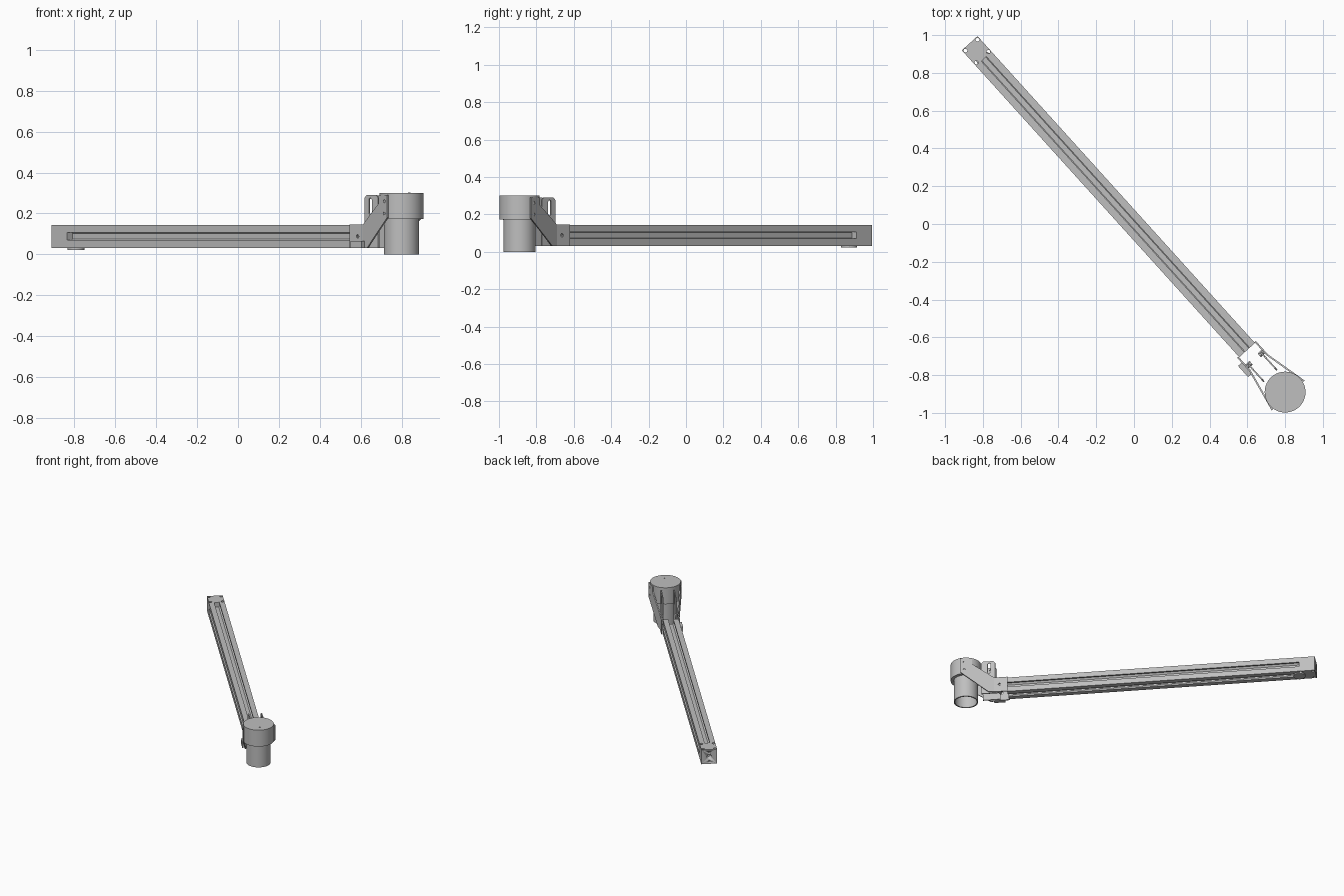
import bpy, bmesh
from math import sin, cos, pi, radians
from mathutils import Matrix, Vector

if "Cube" in bpy.data.objects:
    bpy.data.objects.remove(bpy.data.objects["Cube"])

# Working frame: x runs along the arm, y across it, z up
FRAME = Matrix.Translation((-0.87, 0.957, 0)) @ Matrix.Rotation(radians(-47.88), 4, "Z")
MID = 0.088      # height of the beam axis
HALF = 0.056     # half width of the beam
BEAM_END = 2.19
HUB = 2.49       # distance to the housing axis

grey = bpy.data.materials.new("light_grey")
grey.use_nodes = True
grey.diffuse_color = (0.52, 0.52, 0.52, 1)
shader = next(n for n in grey.node_tree.nodes if n.type == "BSDF_PRINCIPLED")
shader.inputs["Base Color"].default_value = grey.diffuse_color


def finish(name, bm):
    """Turn a bmesh in the working frame into a shaded object."""
    bmesh.ops.remove_doubles(bm, verts=bm.verts, dist=1e-5)
    bmesh.ops.recalc_face_normals(bm, faces=bm.faces)
    mesh = bpy.data.meshes.new(name)
    bm.to_mesh(mesh)
    bm.free()
    mesh.materials.append(grey)
    for p in mesh.polygons:
        p.use_smooth = True
    mesh.set_sharp_from_angle(angle=radians(30))
    obj = bpy.data.objects.new(name, mesh)
    obj.matrix_world = FRAME
    bpy.context.collection.objects.link(obj)
    return obj


def slot(x, y0, y1, r, n=16):
    """Rounded slot outline; a circle when y0 equals y1."""
    pts = []
    for cy, start in ((y1, 0), (y0, pi)):
        pts += [(x + r * cos(start + pi * i / n), cy + r * sin(start + pi * i / n))
                for i in range(n if y0 == y1 else n + 1)]
    return pts


def rect(x0, x1, y0, y1):
    return [(x0, y0), (x1, y0), (x1, y1), (x0, y1)]


def plate(name, outlines, thickness, place):
    """Extrude outlines (first is solid, others are holes) and place each point."""
    curve = bpy.data.curves.new(name, "CURVE")
    curve.dimensions = "2D"
    curve.fill_mode = "BOTH"
    curve.extrude = thickness / 2
    for pts in outlines:
        s = curve.splines.new("POLY")
        s.points.add(len(pts) - 1)
        for p, (a, b) in zip(s.points, pts):
            p.co = (a, b, 0, 1)
        s.use_cyclic_u = True
    temp = bpy.data.objects.new(name, curve)
    mesh = bpy.data.meshes.new_from_object(temp)
    bm = bmesh.new()
    bm.from_mesh(mesh)
    for v in bm.verts:
        v.co = Vector(place(*v.co))
    bpy.data.objects.remove(temp)
    bpy.data.curves.remove(curve)
    bpy.data.meshes.remove(mesh)
    return finish(name, bm)


def lathe(name, profile, x, steps=64):
    """Spin a radius and height profile about an upright axis."""
    bm = bmesh.new()
    verts = [bm.verts.new((x + r, 0, z)) for r, z in profile]
    edges = [bm.edges.new(pair) for pair in zip(verts, verts[1:])]
    bmesh.ops.spin(bm, geom=verts + edges, cent=(x, 0, 0), axis=(0, 0, 1),
                   angle=2 * pi, steps=steps, use_duplicate=False)
    return finish(name, bm)


def block(name, x, y, z):
    return plate(name, [rect(*x, *y)], z[1] - z[0],
                 lambda a, b, c: (a, b, c + sum(z) / 2))


# Slotted extrusion: one quarter of the section turned four times
quarter = [(HALF, -HALF), (HALF, -0.018), (HALF - 0.012, -0.018), (HALF - 0.012, -0.028),
           (0.032, -0.028), (0.02, -0.014), (0.02, 0.014), (0.032, 0.028),
           (HALF - 0.012, 0.028), (HALF - 0.012, 0.018), (HALF, 0.018)]
section = []
for k in range(4):
    for a, b in quarter:
        for _ in range(k):
            a, b = -b, a
        section.append((a, b))
START = 0.112
plate("slotted_beam", [section, slot(0, 0, 0, 0.012)], BEAM_END - START,
      lambda a, b, c: (c + (START + BEAM_END) / 2, a, b + MID))

# End block with vertical corner holes, and a bored outer face
corners = [slot(x, y, y, 0.01) for x in (0.014, 0.1) for y in (-0.043, 0.043)]
end_block = plate("end_block", [rect(0, START, -HALF, HALF)] + corners, 2 * HALF,
                  lambda a, b, c: (a, b, c + MID))
for dz, r in ((0, 0.016), (0.034, 0.005), (-0.034, 0.005)):
    cutter = plate("bore_cutter", [slot(0, dz, dz, r)], 0.08,
                   lambda a, b, c: (c, a, b + MID))
    cutter.hide_render = True
    mod = end_block.modifiers.new("bore", "BOOLEAN")
    mod.operation = "DIFFERENCE"
    mod.object = cutter
    mod.solver = "EXACT"
    bpy.context.view_layer.update()
    cut = bpy.data.meshes.new_from_object(
        end_block.evaluated_get(bpy.context.evaluated_depsgraph_get()))
    end_block.modifiers.clear()
    end_block.data = cut
    bpy.data.objects.remove(cutter)

# Round foot under the end block
lathe("foot_pad", [(0, 0.031), (0.042, 0.031), (0.042, 0.022), (0, 0.022)], 0.115, 32)

# Stepped housing, open at the bottom
lathe("round_housing", [(0, 0.3), (0.108, 0.3), (0.108, 0.172), (0.086, 0.172),
                        (0.086, 0), (0.077, 0), (0.077, 0.16), (0, 0.16)], HUB)

# Bracket on both sides: flat foot, flared arm, slotted inner plate and bolts
BEND = 2.28
THICK = 0.009
foot = [rect(2.185, BEND, 0.03, 0.145), slot(2.243, MID, MID, 0.009)]
arm = [[(BEND, 0.03), (2.32, 0.03), (2.515, 0.18), (2.515, 0.29), (2.435, 0.29),
        (2.435, 0.25), (BEND, 0.145)],
       slot(2.487, 0.2, 0.2, 0.008), slot(2.487, 0.26, 0.26, 0.008)]
inner = [[(2.25, 0.03), (2.375, 0.03), (2.375, 0.275), (2.36, 0.29),
          (2.29, 0.29), (2.275, 0.275), (2.275, 0.145), (2.25, 0.12)],
         slot(2.318, 0.205, 0.265, 0.011)]
for side, sign in (("left", 1), ("right", -1)):
    plate(side + "_bracket_foot", foot, THICK,
          lambda a, b, c: (a, sign * (0.062 + c), b))
    plate(side + "_bracket_arm", arm, THICK,
          lambda a, b, c: (a, sign * (0.062 + c + 0.22 * (a - BEND)), b))
    plate(side + "_slotted_plate", inner, 0.008,
          lambda a, b, c: (a, sign * (0.046 + c), b))
    plate(side + "_bolt", [slot(2.254, MID, MID, 0.013, 3)], 0.03,
          lambda a, b, c: (a, sign * (0.044 + c), b))

# Small block on the outer face of the right bracket
block("side_block", (2.22, 2.3), (-0.092, -0.064), (0.03, 0.065))

# Screw on the housing lid
lathe("lid_screw", [(0, 0.302), (0.006, 0.302), (0.006, 0.298), (0, 0.298)], HUB + 0.057, 16)
